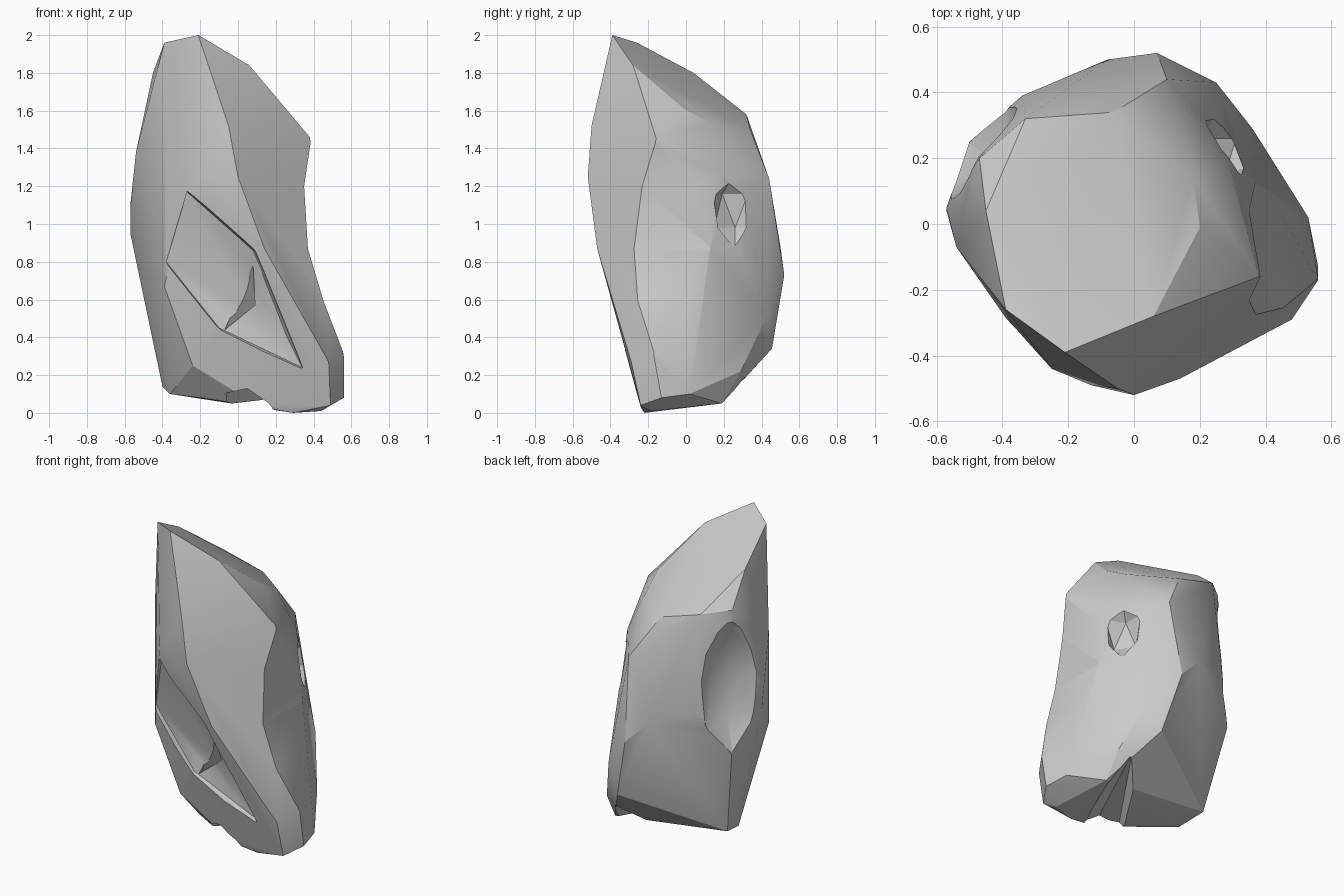
import bpy, bmesh, math
from mathutils import Matrix

if "Cube" in bpy.data.objects:
    bpy.data.objects.remove(bpy.data.objects["Cube"])


def new_object(name, bm):
    bmesh.ops.recalc_face_normals(bm, faces=bm.faces)
    mesh = bpy.data.meshes.new(name)
    bm.to_mesh(mesh)
    bm.free()
    obj = bpy.data.objects.new(name, mesh)
    bpy.context.collection.objects.link(obj)
    return obj


def hull(name, points):
    bm = bmesh.new()
    for p in points:
        bm.verts.new(p)
    bmesh.ops.convex_hull(bm, input=bm.verts)
    loose = [v for v in bm.verts if not v.link_faces]
    bmesh.ops.delete(bm, geom=loose, context='VERTS')
    return new_object(name, bm)


def prism(name, profile):
    # x-z profile pushed right through the rock along y
    bm = bmesh.new()
    face = bm.faces.new([bm.verts.new((x, -1, z)) for x, z in profile])
    out = bmesh.ops.extrude_face_region(bm, geom=[face])
    moved = [g for g in out['geom'] if isinstance(g, bmesh.types.BMVert)]
    bmesh.ops.translate(bm, verts=moved, vec=(0, 2, 0))
    return new_object(name, bm)


def pebble(name, loc, scale, subdivisions=1):
    bm = bmesh.new()
    bmesh.ops.create_icosphere(bm, subdivisions=subdivisions, radius=1)
    bmesh.ops.transform(bm, verts=bm.verts,
                        matrix=Matrix.Translation(loc) @ Matrix.Diagonal((*scale, 1)))
    return new_object(name, bm)


def carve(target, cutter):
    cutter.hide_render = True
    mod = target.modifiers.new(cutter.name, 'BOOLEAN')
    mod.operation = 'DIFFERENCE'
    mod.solver = 'EXACT'
    mod.object = cutter
    bpy.context.view_layer.objects.active = target
    bpy.ops.object.modifier_apply(modifier=mod.name)
    bpy.data.objects.remove(cutter)


# Boulder mass: corner points wrapped in a hull
rock = hull("rock", [
    # slanted top
    (-.21, -.39, 2), (-.39, -.26, 1.96), (.06, -.28, 1.84), (.38, -.16, 1.46),
    (.20, -.01, 1.61), (.18, .14, 1.53), (-.33, .32, 1.58), (-.06, .34, 1.5),
    (-.45, .04, 1.8), (-.47, .2, 1.6),
    # front ridge
    (-.05, -.5, 1.52), (0, -.52, 1.25), (.14, -.47, .87), (.3, -.35, .5),
    (.48, -.29, .27), (-.25, -.44, 1.28), (-.13, -.49, 1.23),
    # left side
    (-.54, -.07, 1.38), (-.57, .05, 1.1), (-.57, .04, .95), (-.5, .25, .7),
    (-.38, -.29, .93), (-.39, -.285, .67), (-.24, -.245, .25),
    # back
    (.1, .44, 1.24), (-.34, .39, .98), (-.08, .5, .88), (.07, .52, .73),
    (.25, .43, .52), (.29, .18, 1.27), (.17, .455, .34),
    # foot and underside
    (.56, -.17, .3), (.49, -.24, .04), (.56, -.13, .08), (.53, .02, .1),
    (.36, .29, .22), (.29, -.22, 0), (.44, -.18, .01), (.12, -.24, .03),
    (.37, .19, .05), (-.19, -.12, .08), (-.36, -.02, .1), (-.4, .15, .14),
])

# Hollow right flank above the foot
carve(rock, prism("flank_cut", [(.39, 1.47), (.35, 1.2), (.37, .87), (.45, .6),
                                (.565, .3), (.9, .3), (.9, 1.47)]))
# Valley in the underside, running diagonally to the back right
carve(rock, hull("valley_cut", [
    (-.01, -.4, .115), (.3, .34, .19), (-.19, -.4, .075), (.115, -.4, .025),
    (.35, .17, .04), (.35, .17, -.2), (.115, -.4, -.2), (-.19, -.4, -.2),
    (.3, .6, -.2)]))
# Shallow undercut below the diagonal front ridge
carve(rock, hull("undercut", [
    (-.27, -.39, 1.17), (.08, -.40, .86), (.09, -.3, .57), (.26, -.29, .4),
    (.34, -.275, .24), (-.38, -.29, .8), (-.1, -.3, .45), (-.25, -.7, 1.22),
    (.13, -.7, .87), (.38, -.7, .22), (.1, -.7, .2), (-.4, -.7, .7)]))
# Chip in the front, tall dish on the back left, pit on the right
carve(rock, hull("chip_cut", [(.08, -.36, .78), (.09, -.25, .57), (-.07, -.27, .44),
                              (.08, -.6, .78), (.09, -.6, .57), (-.07, -.6, .44)]))
carve(rock, pebble("dish_cut", (-.66, .36, 1.17), (.32, .32, .6), 2))
carve(rock, pebble("pit_cut", (.31, .26, 1.07), (.12, .13, .2)))

# Soft faces between crisp edges
bpy.ops.object.select_all(action='DESELECT')
rock.select_set(True)
bpy.context.view_layer.objects.active = rock
bpy.ops.object.shade_smooth_by_angle(angle=math.radians(22))
